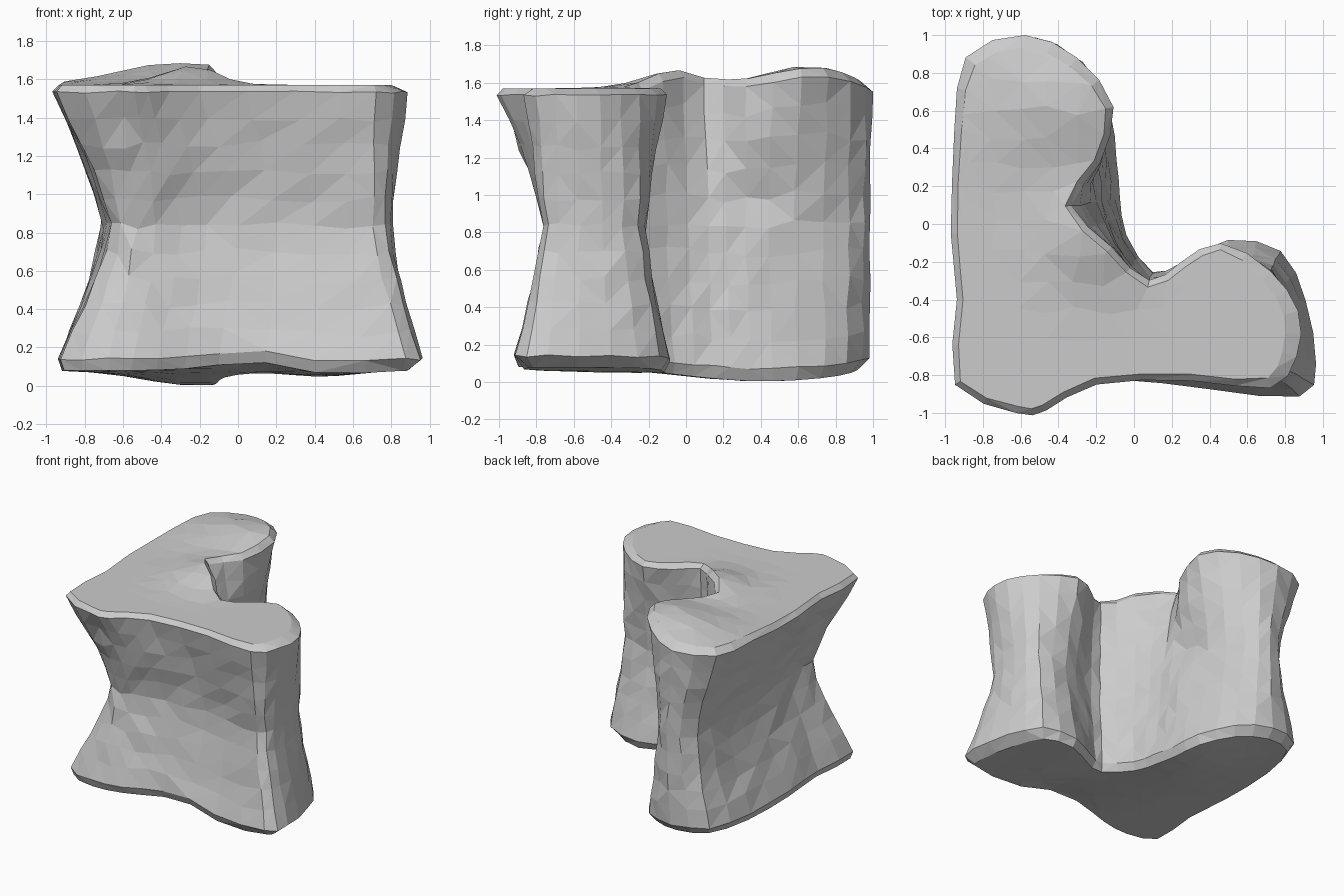
import bpy
import bmesh
import math
import random
from mathutils import Vector
from mathutils.geometry import delaunay_2d_cdt

random.seed(4)
STEPS = 2       # spline points per outline corner
LEVELS = 11     # rings up the wall
FIRST, LAST = .04, .975
WAIST_POWER = 1.25
EDGE_ROUND = 0.035

if "Cube" in bpy.data.objects:
    bpy.data.objects.remove(bpy.data.objects["Cube"], do_unlink=True)

# L-shaped plan outlines, counter-clockwise from the front left corner
TOP_PLAN = [
    (-.95, -.85), (-.62, -1), (-.47, -.99), (-.2, -.85), (.3, -.83), (.72, -.87),
    (.86, -.7), (.87, -.46), (.72, -.25), (.46, -.1), (.25, -.2), (.08, -.3),
    (-.12, -.12), (-.33, .1), (-.18, .32), (-.11, .62), (-.3, .88), (-.58, 1),
    (-.89, .88), (-.95, .5), (-.97, -.05), (-.94, -.4)]
WAIST_PLAN = [
    (-.66, -.68), (-.53, -.76), (-.3, -.72), (0, -.7), (.4, -.71), (.7, -.77),
    (.79, -.68), (.8, -.45), (.73, -.25), (.49, -.22), (.25, -.29), (.07, -.32),
    (-.09, -.1), (-.17, .12), (-.18, .32), (-.25, .58), (-.36, .87), (-.52, .98),
    (-.7, .87), (-.71, .5), (-.7, .1), (-.66, -.4)]
FOOT_PLAN = [
    (-.94, -.82), (-.68, -.93), (-.42, -.9), (-.1, -.83), (.4, -.88), (.88, -.92),
    (.97, -.74), (.91, -.4), (.78, -.14), (.5, -.08), (.25, -.2), (.1, -.25),
    (-.04, -.06), (-.07, .15), (-.09, .34), (-.12, .6), (-.27, .86), (-.55, .98),
    (-.84, .89), (-.94, .5), (-.95, 0), (-.92, -.4)]


def smooth_loop(plan):
    """Round a closed outline with a Catmull-Rom spline."""
    pts = [Vector(p) for p in plan]
    n = len(pts)
    loop = []
    for i in range(n):
        a, b, c, d = (pts[(i + k) % n] for k in (-1, 0, 1, 2))
        for s in range(STEPS):
            u = s / STEPS
            loop.append(b + (c - a) * (u / 2)
                        + (a * 2 - b * 5 + c * 4 - d) * (u * u / 2)
                        + (b * 3 - a - c * 3 + d) * (u ** 3 / 2))
    return loop


def bump(value, centre, width):
    return math.exp(-((value - centre) / width) ** 2)


def inset_loop(loop):
    """Move each point inward along its normal, more on the two leg ends."""
    n = len(loop)
    result = []
    for i, p in enumerate(loop):
        along = (loop[(i + 1) % n] - loop[i - 1]).normalized()
        amount = EDGE_ROUND + .05 * bump(p.x, .95, .25) + .03 * bump(p.y, 1, .3)
        result.append(p + Vector((-along.y, along.x)) * amount)
    return result


def top_height(p):
    inner_peak = .1 * bump(p.x, -.22, .25) * bump(p.y, -.05, .25)
    back_crown = .12 * bump(p.x, -.3, .45) * bump(p.y, .65, .32)
    return 1.57 + inner_peak + back_crown


def foot_height(p):
    arch = .05 * bump(p.x, .1, .3) * bump(p.y, -.85, .25)
    front_pad = .03 * bump(p.x, .45, .25)
    back_pad = .08 * bump(p.x, -.22, .38) * bump(p.y, .4, .6)
    return .08 + arch - front_pad - back_pad


top_loop, waist_loop, foot_loop = map(smooth_loop, (TOP_PLAN, WAIST_PLAN, FOOT_PLAN))


def add_ring(bm, t, rim=False, jitter=0.0):
    """One ring of the wall at relative height t, blended towards the waist."""
    ends = top_loop if t > .5 else foot_loop
    flare = min(abs(2 * t - 1) / (2 * LAST - 1), 1) ** WAIST_POWER
    loop = [w.lerp(e, flare) for w, e in zip(waist_loop, ends)]
    if rim:
        loop = inset_loop(loop)
    ring = []
    for p in loop:
        low, high = foot_height(p), top_height(p)
        z = low + (high - low) * t + random.uniform(-jitter, jitter) * 2
        # Shallow hollow under the overhang inside the corner
        hollow = .07 * bump(t, .62, .07) * bump(p.y, .38, .16) * (p.x > -.4)
        x = p.x - hollow + random.uniform(-jitter, jitter)
        y = p.y + random.uniform(-jitter, jitter)
        ring.append(bm.verts.new((x, y, z)))
    return ring


def add_cap(bm, ring, height):
    """Close a ring with triangles over a loose grid that follows height."""
    n = len(ring)
    points = [v.co.xy for v in ring]
    for i in range(-6, 7):
        for j in range(-6, 7):
            wobble = Vector((random.uniform(-.03, .03), random.uniform(-.03, .03)))
            points.append(Vector((i, j)) * .15 + wobble)
    coords, _, faces, origins, _, _ = delaunay_2d_cdt(
        points, [], [list(range(n))], 1, 1e-5)
    made = {}
    for face in faces:
        for k in face:
            if k in made:
                continue
            source = min(origins[k], default=n)
            if source < n:
                made[k] = ring[source]
            else:
                p = coords[k]
                made[k] = bm.verts.new((p.x, p.y, height(p)))
        bm.faces.new([made[k] for k in face])


# Wall rings with a rounded rim at each end
bm = bmesh.new()
rings = [add_ring(bm, 0, rim=True)]
for level in range(LEVELS):
    t = FIRST + (LAST - FIRST) * level / (LEVELS - 1)
    inner = 0 < level < LEVELS - 1
    rings.append(add_ring(bm, t, jitter=.009 if inner else .003))
rings.append(add_ring(bm, 1, rim=True))

for lower, upper in zip(rings, rings[1:]):
    for i in range(len(lower)):
        j = (i + 1) % len(lower)
        bm.faces.new((lower[i], lower[j], upper[j], upper[i]))

# Closing caps
add_cap(bm, rings[0], foot_height)
add_cap(bm, rings[-1], top_height)
bmesh.ops.triangulate(bm, faces=bm.faces[:], quad_method='SHORT_EDGE')
bmesh.ops.recalc_face_normals(bm, faces=bm.faces[:])

mesh = bpy.data.meshes.new("bone_block")
bm.to_mesh(mesh)
bm.free()

# Plain grey material
grey = bpy.data.materials.new("light_grey")
grey.use_nodes = True
colour = (.6, .6, .6, 1)
grey.diffuse_color = colour
grey.node_tree.nodes["Principled BSDF"].inputs["Base Color"].default_value = colour
mesh.materials.append(grey)

bone_block = bpy.data.objects.new("bone_block", mesh)
bpy.context.collection.objects.link(bone_block)
